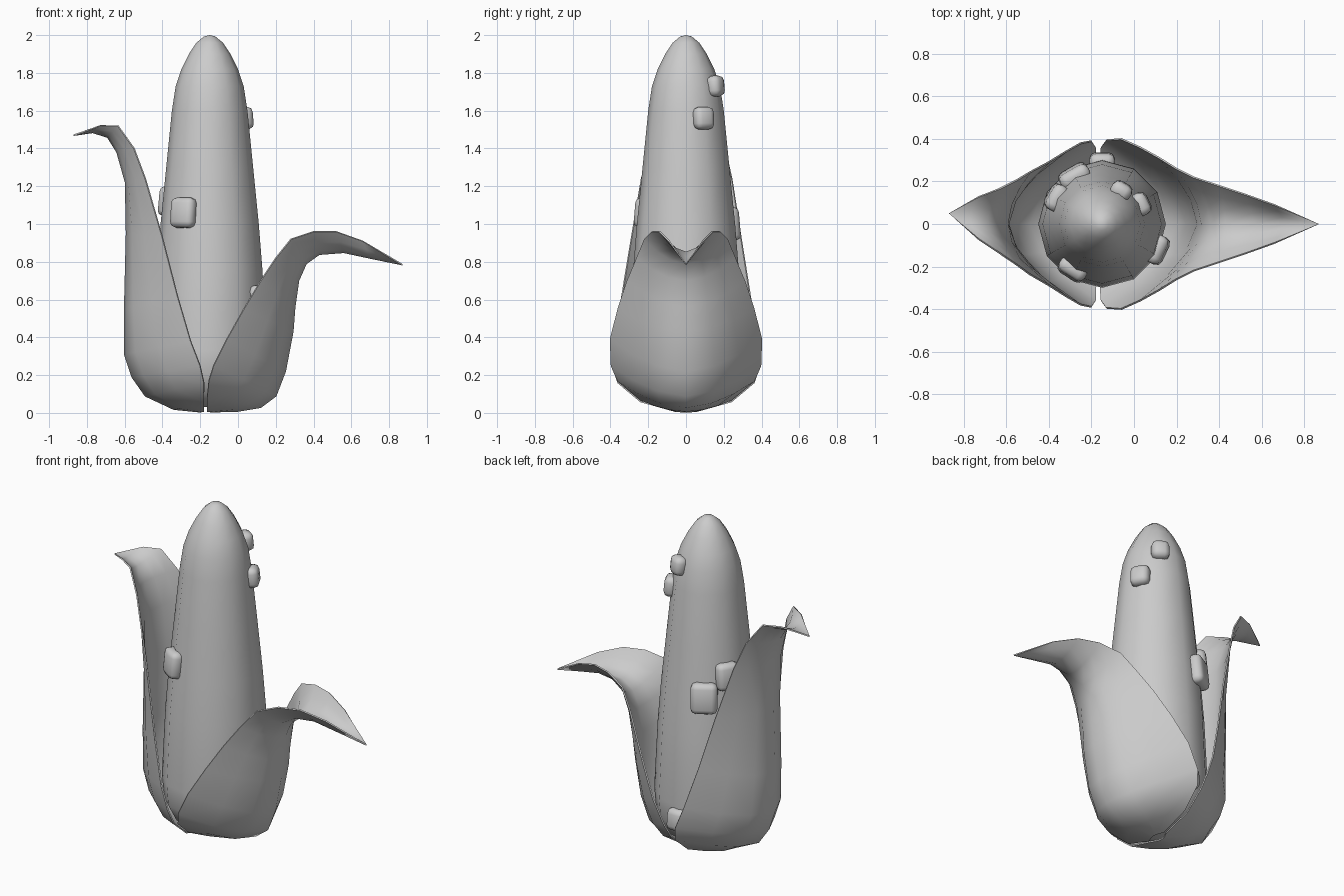
import bpy
import bmesh
from math import cos, sin, pi, radians
from mathutils import Matrix, Vector

default_cube = bpy.data.objects.get("Cube")
if default_cube:
    bpy.data.objects.remove(default_cube, do_unlink=True)

COB_X = -0.15
COB_SIDES = 12

# Single matte grey
grey = bpy.data.materials.new("plain_grey")
grey.use_nodes = True
grey_value = (0.6, 0.6, 0.6, 1)
grey.diffuse_color = grey_value
shader = grey.node_tree.nodes["Principled BSDF"]
shader.inputs["Base Color"].default_value = grey_value
shader.inputs["Roughness"].default_value = 0.8


def finish(name, bm, thickness=0, angle=60):
    """Turn a bmesh into a shaded object, optionally giving it thickness."""
    bmesh.ops.recalc_face_normals(bm, faces=bm.faces)
    mesh = bpy.data.meshes.new(name)
    bm.to_mesh(mesh)
    bm.free()
    mesh.materials.append(grey)
    obj = bpy.data.objects.new(name, mesh)
    bpy.context.collection.objects.link(obj)
    bpy.ops.object.select_all(action="DESELECT")
    obj.select_set(True)
    bpy.context.view_layer.objects.active = obj
    if thickness:
        shell = obj.modifiers.new("thickness", "SOLIDIFY")
        shell.thickness = thickness
        shell.offset = 0
        bpy.ops.object.modifier_apply(modifier=shell.name)
    bpy.ops.object.shade_smooth_by_angle(angle=radians(angle))
    return obj


def bridge(bm, rows, closed=False):
    """Join successive rows of vertices with quads."""
    for low, high in zip(rows, rows[1:]):
        count = len(low)
        for i in range(count if closed else count - 1):
            j = (i + 1) % count
            bm.faces.new((low[i], low[j], high[j], high[i]))


# Cob: turned profile of (radius, height)
cob_profile = [(0.12, 0.03), (0.24, 0.1), (0.29, 0.2), (0.3, 0.33), (0.28, 0.75),
               (0.26, 1), (0.23, 1.3), (0.2, 1.6), (0.18, 1.73), (0.15, 1.82),
               (0.11, 1.9), (0.07, 1.96), (0.03, 1.993)]
bm = bmesh.new()
rings = []
for radius, z in cob_profile:
    ring = []
    for i in range(COB_SIDES):
        a = 2 * pi * i / COB_SIDES
        ring.append(bm.verts.new((COB_X + radius * cos(a), radius * sin(a), z)))
    rings.append(ring)
bridge(bm, rings, closed=True)
tip = bm.verts.new((COB_X, 0, 2))
for i in range(COB_SIDES):
    bm.faces.new((rings[-1][i], rings[-1][(i + 1) % COB_SIDES], tip))
bm.faces.new(rings[0])
finish("cob", bm)


def cob_radius(z):
    for (r0, z0), (r1, z1) in zip(cob_profile, cob_profile[1:]):
        if z0 <= z <= z1:
            return r0 + (r1 - r0) * (z - z0) / (z1 - z0)
    return 0


# Kernels: rounded blocks half sunk in the cob
def kernel(name, degrees, z, width, height):
    a = radians(degrees)
    r = cob_radius(z)
    bm = bmesh.new()
    bmesh.ops.create_cube(bm, size=1)
    bmesh.ops.scale(bm, vec=(0.08, width, height), verts=bm.verts)
    bmesh.ops.bevel(bm, geom=bm.edges[:], offset=0.03, segments=2,
                    profile=0.5, affect="EDGES")
    place = (Matrix.Translation(Vector((COB_X + r * cos(a), r * sin(a), z)))
             @ Matrix.Rotation(a, 4, "Z") @ Matrix.Rotation(-0.1, 4, "Y"))
    bmesh.ops.transform(bm, matrix=place, verts=bm.verts)
    finish(name, bm, angle=80)


kernel("front_kernel", 237, 1.06, 0.14, 0.16)
kernel("upper_side_kernel", 27, 1.56, 0.11, 0.12)
kernel("upper_back_kernel", 60, 1.73, 0.1, 0.11)
kernel("lower_side_kernel", -25, 0.6, 0.14, 0.15)
kernel("middle_side_kernel", 150, 1.12, 0.13, 0.16)
kernel("middle_back_kernel", 120, 1, 0.15, 0.18)
kernel("lower_back_kernel", 90, 0.25, 0.12, 0.13)


# Husk leaves: each station is spine x, spine z, edge x, edge y, edge z
def husk_leaf(name, stations, tip_shift=0, half_columns=3):
    bm = bmesh.new()
    rows = []
    for k, (sx, sz, ex, ey, ez) in enumerate(stations):
        shift = tip_shift * (k / (len(stations) - 1)) ** 6
        row = []
        for c in range(-half_columns, half_columns + 1):
            u = abs(c) / half_columns
            side = 1 if c > 0 else -1
            bend = u ** 1.6
            row.append(bm.verts.new((sx + (ex - sx) * bend,
                                     side * ey * u ** 0.9 + shift,
                                     sz + (ez - sz) * bend)))
        rows.append(row)
    bridge(bm, rows)
    # Close the pointed end
    bmesh.ops.remove_doubles(bm, verts=bm.verts, dist=0.0005)
    finish(name, bm, thickness=0.008)


husk_leaf("tall_husk_leaf", [
    (-0.2, 0.006, -0.18, 0.06, 0.01),
    (-0.34, 0.02, -0.18, 0.24, 0.06),
    (-0.49, 0.09, -0.18, 0.36, 0.16),
    (-0.56, 0.19, -0.2, 0.39, 0.25),
    (-0.6, 0.31, -0.25, 0.38, 0.38),
    (-0.6, 0.55, -0.32, 0.34, 0.62),
    (-0.59, 0.95, -0.4, 0.29, 0.93),
    (-0.595, 1.22, -0.49, 0.24, 1.24),
    (-0.64, 1.38, -0.55, 0.2, 1.4),
    (-0.69, 1.46, -0.635, 0.15, 1.52),
    (-0.77, 1.485, -0.73, 0.1, 1.52),
    (-0.87, 1.47, -0.87, 0, 1.47),
], tip_shift=0.05)

husk_leaf("drooping_husk_leaf", [
    (-0.14, 0.006, -0.165, 0.06, 0.01),
    (0, 0.01, -0.165, 0.24, 0.07),
    (0.12, 0.03, -0.155, 0.36, 0.17),
    (0.2, 0.09, -0.13, 0.395, 0.25),
    (0.25, 0.22, -0.06, 0.4, 0.39),
    (0.29, 0.43, 0.03, 0.36, 0.55),
    (0.3, 0.56, 0.12, 0.31, 0.7),
    (0.32, 0.7, 0.2, 0.26, 0.82),
    (0.36, 0.79, 0.28, 0.22, 0.92),
    (0.43, 0.84, 0.4, 0.18, 0.96),
    (0.56, 0.85, 0.52, 0.14, 0.96),
    (0.7, 0.82, 0.66, 0.09, 0.91),
    (0.87, 0.785, 0.87, 0, 0.785),
])
